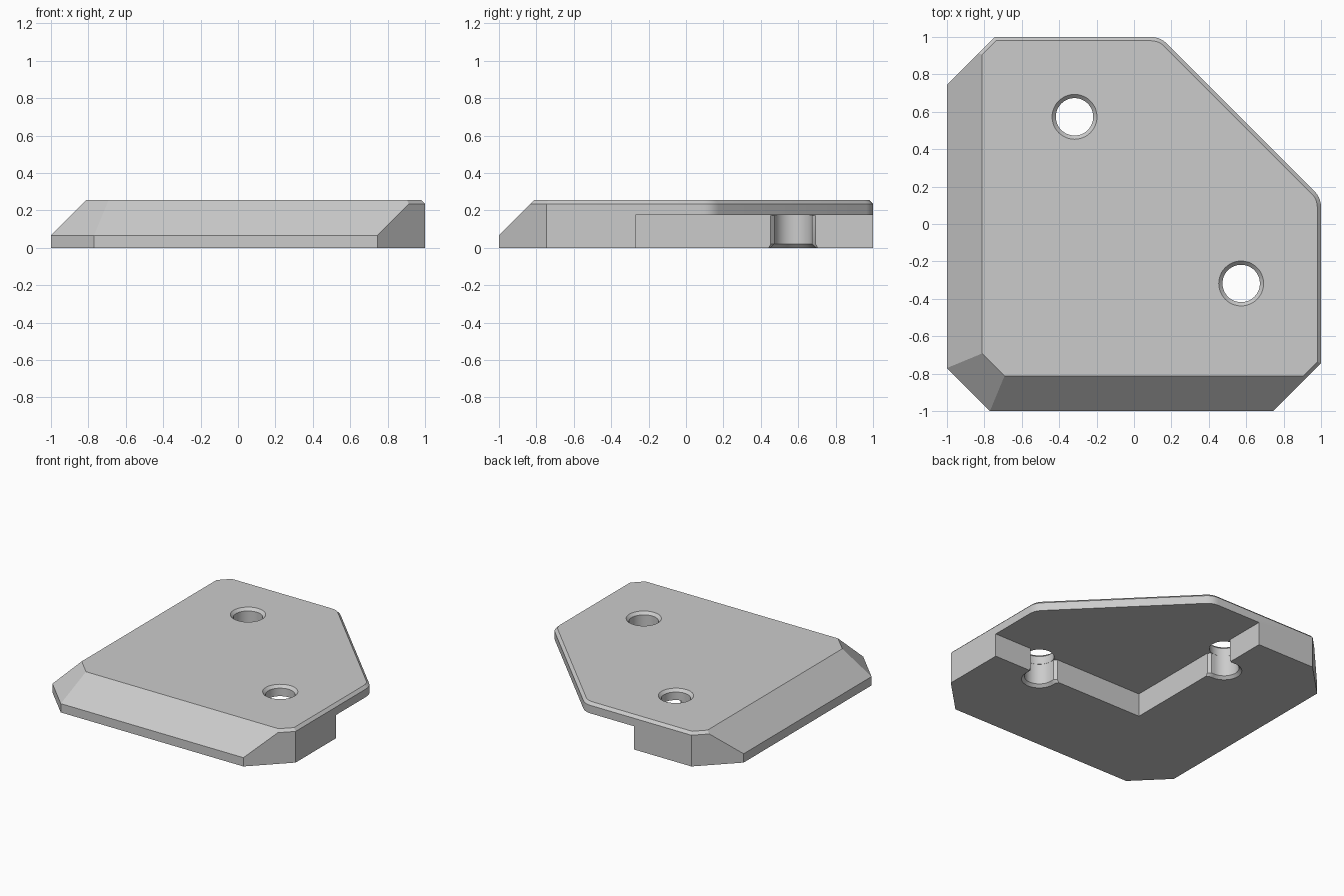
import bpy
import bmesh
from math import cos, sin, pi
from mathutils import Vector

cube = bpy.data.objects.get("Cube")
if cube:
    bpy.data.objects.remove(cube, do_unlink=True)

TOP, EDGE, STEP = 0.254, 0.02, 0.174   # plate top, small chamfer, recess ceiling
WALL, HOLE_R = -0.27, 0.1
HOLE_A, HOLE_B = -0.318, 0.573
SEGMENTS = 48

grey = bpy.data.materials.new("plain grey")
grey.use_nodes = True
colour = (0.6, 0.6, 0.6, 1)
grey.diffuse_color = colour
grey.node_tree.nodes["Principled BSDF"].inputs["Base Color"].default_value = colour


def loft(name, rings):
    """Join equal-length rings of points into a closed solid."""
    bm = bmesh.new()
    loops = [[bm.verts.new(p) for p in ring] for ring in rings]
    for low, high in zip(loops, loops[1:]):
        for i in range(len(low)):
            j = (i + 1) % len(low)
            bm.faces.new((low[i], low[j], high[j], high[i]))
    bm.faces.new(loops[0])
    bm.faces.new(loops[-1])
    return finish(name, bm)


def finish(name, bm):
    bmesh.ops.recalc_face_normals(bm, faces=bm.faces)
    mesh = bpy.data.meshes.new(name)
    bm.to_mesh(mesh)
    bm.free()
    mesh.materials.append(grey)
    obj = bpy.data.objects.new(name, mesh)
    bpy.context.collection.objects.link(obj)
    return obj


def rounded(prev, corner, nxt, reach, steps=5):
    """Quadratic fillet around one outline corner."""
    c = Vector(corner)
    a = c + (Vector(prev) - c).normalized() * reach
    b = c + (Vector(nxt) - c).normalized() * reach
    ts = [i / steps for i in range(steps + 1)]
    return [a * (1 - t) ** 2 + c * 2 * t * (1 - t) + b * t * t for t in ts]


# Plan outline, anticlockwise, with the two back-left corners rounded
east, north = (1, 0.14), (0.14, 1)
outline = [Vector(p) for p in [(-0.77, -1), (0.745, -1), (1, -0.745)]]
outline += rounded(outline[-1], east, north, 0.05)
outline += rounded(east, north, (-0.745, 1), 0.05)
outline += [Vector(p) for p in [(-0.745, 1), (-1, 0.745), (-1, -0.77)]]

# Plate: a prism with a 45 degree cut along every top edge
bm = bmesh.new()
base = bm.faces.new([bm.verts.new((p.x, p.y, 0)) for p in outline])
top = bmesh.ops.extrude_face_region(bm, geom=[base])["geom"]
bmesh.ops.translate(bm, vec=(0, 0, TOP),
                    verts=[v for v in top if isinstance(v, bmesh.types.BMVert)])
bmesh.ops.recalc_face_normals(bm, faces=bm.faces)
for p, q in zip(outline, outline[1:] + outline[:1]):
    side = (q - p).normalized()
    out = Vector((side.y, -side.x, 0))
    wide = out.y < -0.9 or out.x < -0.9 or (out.x < -0.5 and out.y < -0.5)
    depth = 0.188 if wide else EDGE
    cut = bmesh.ops.bisect_plane(
        bm, geom=bm.verts[:] + bm.edges[:] + bm.faces[:], dist=1e-6,
        plane_co=(p.x, p.y, TOP - depth), plane_no=out + Vector((0, 0, 1)),
        clear_outer=True)
    rim = [e for e in bm.edges if e.is_boundary]
    if rim:
        bmesh.ops.holes_fill(bm, edges=rim, sides=0)
corner_plate = finish("corner_plate", bm)


def cut(cutter):
    mod = corner_plate.modifiers.new(cutter.name, "BOOLEAN")
    mod.operation = "DIFFERENCE"
    mod.solver = "EXACT"
    mod.object = cutter
    bpy.context.view_layer.objects.active = corner_plate
    bpy.ops.object.modifier_apply(modifier=mod.name)
    bpy.data.objects.remove(cutter, do_unlink=True)


# Square recess under the back-left quarter
square = [(WALL, WALL), (2, WALL), (2, 2), (WALL, 2)]
cut(loft("recess_cutter", [[(x, y, z) for x, y in square] for z in (-0.5, STEP)]))


def hole_ring(x, y, r, z):
    angles = [2 * pi * i / SEGMENTS for i in range(SEGMENTS)]
    return [(x + r * cos(a), y + r * sin(a), z) for a in angles]


def slot_ring(r, z, swap):
    """U shape opening towards the recess wall with flared lips."""
    half = SEGMENTS // 2
    arc = [pi / 2 + pi * i / half for i in range(half + 1)]
    pts = [(HOLE_A + r * cos(a), HOLE_B + r * sin(a)) for a in arc]
    lip = max(r, HOLE_R + EDGE)
    mouth = [(WALL - EDGE, r), (WALL, lip), (WALL + 0.05, lip)]
    pts += [(x, HOLE_B - w) for x, w in mouth]
    pts += [(x, HOLE_B + w) for x, w in reversed(mouth)]
    return [(y, x, z) if swap else (x, y, z) for x, y in pts]


# Bolt holes, chamfered above, and opening into the recess below
for swap in (False, True):
    x, y = (HOLE_B, HOLE_A) if swap else (HOLE_A, HOLE_B)
    grip = HOLE_R + 0.001
    layers = [(grip + 2 * EDGE, -EDGE), (grip, EDGE), (grip, STEP - 0.0005)]
    cut(loft("slot_cutter", [slot_ring(r, z, swap) for r, z in layers]))
    layers = [(HOLE_R, -0.1), (HOLE_R, TOP - EDGE), (HOLE_R + 2 * EDGE, TOP + EDGE)]
    cut(loft("hole_cutter", [hole_ring(x, y, r, z) for r, z in layers]))

# Smooth the bores and rounded corners, keep the flats crisp
bpy.ops.object.select_all(action="DESELECT")
corner_plate.select_set(True)
bpy.context.view_layer.objects.active = corner_plate
bpy.ops.object.shade_smooth_by_angle(angle=pi / 6)
